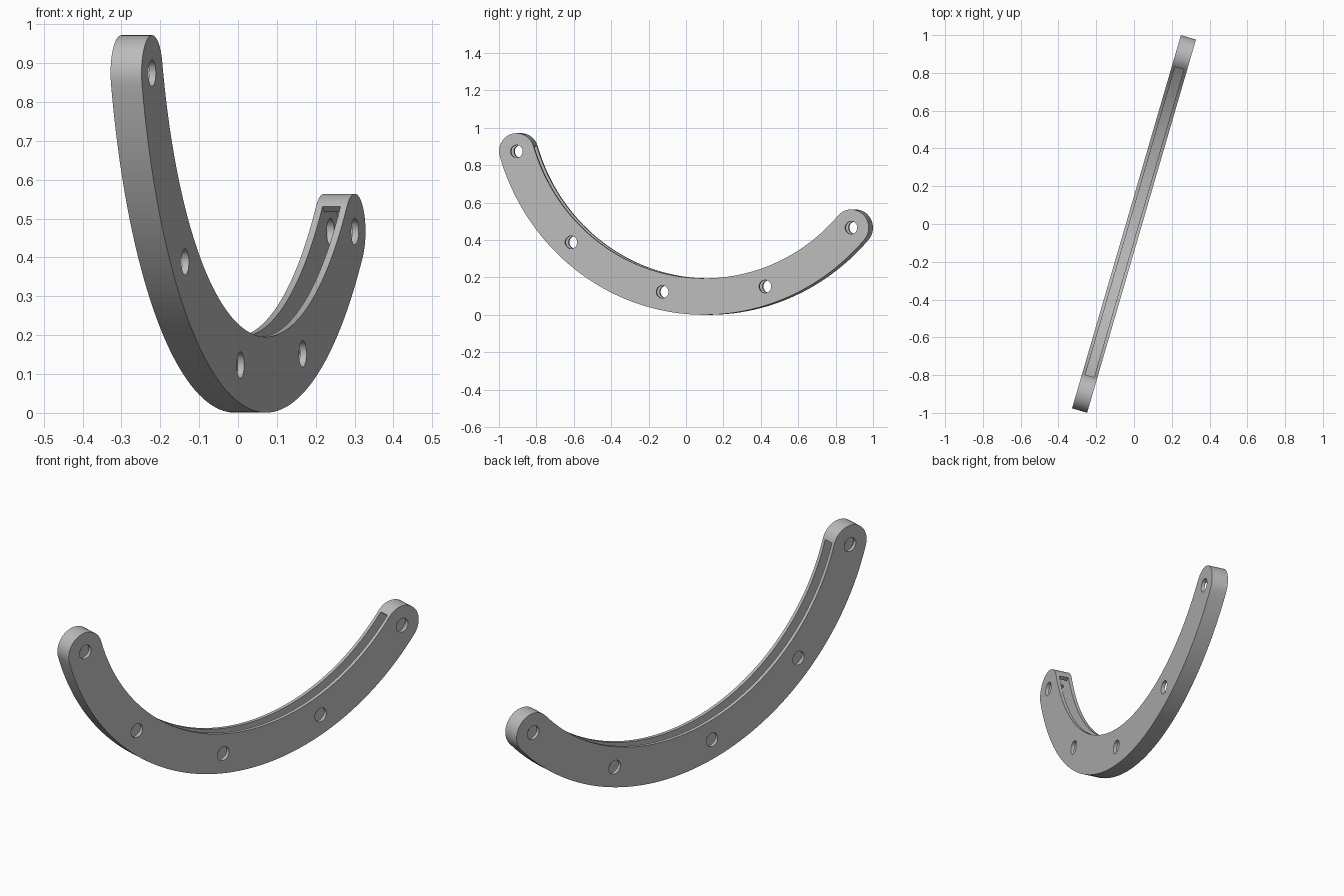
import bpy, bmesh
from math import sin, cos, radians, pi
from mathutils import Matrix, Vector

cube = bpy.data.objects.get("Cube")
if cube:
    bpy.data.objects.remove(cube, do_unlink=True)

# Bracket dimensions in its own plane: u along, v up, w through the thickness
R, CU, CV = 1.092, 0.114, 1.19          # mid-line radius and arc centre
A0, A1 = radians(-73.2), radians(48.5)  # end angles measured from straight down
HALF, POCKET = 0.0975, 0.076            # half widths of the band and the pocket
THICK, SLOT, HOLE = 0.083, 0.048, 0.034
TURN = radians(16.26)

s, c = sin(TURN), cos(TURN)
PLACE = Matrix(((s, 0, c, 0), (c, 0, -s, 0), (0, 1, 0, 0), (0, 0, 0, 1)))

metal = bpy.data.materials.new("plain_grey")
metal.use_nodes = True
grey = (0.5, 0.5, 0.5, 1)
metal.diffuse_color = grey
metal.node_tree.nodes["Principled BSDF"].inputs["Base Color"].default_value = grey


def polar(radius, a):
    return Vector((CU + radius * sin(a), CV - radius * cos(a)))


def arc(radius, a, b, n=64):
    return [polar(radius, a + (b - a) * i / n) for i in range(n + 1)]


def cap(a, start, r, n=20):
    """Half circle about the band end at angle a, turning counterclockwise."""
    mid = polar(R, a)
    return [mid + r * Vector((cos(start + pi * i / n), sin(start + pi * i / n)))
            for i in range(1, n)]


def prism(name, outline, depth):
    bm = bmesh.new()
    base = bm.faces.new([bm.verts.new((p.x, p.y, -depth / 2)) for p in outline])
    top = bmesh.ops.extrude_face_region(bm, geom=[base])["geom"]
    bmesh.ops.translate(bm, vec=(0, 0, depth),
                        verts=[g for g in top if isinstance(g, bmesh.types.BMVert)])
    bmesh.ops.recalc_face_normals(bm, faces=bm.faces)
    bm.transform(PLACE)
    mesh = bpy.data.meshes.new(name)
    bm.to_mesh(mesh)
    bm.free()
    mesh.materials.append(metal)
    obj = bpy.data.objects.new(name, mesh)
    bpy.context.collection.objects.link(obj)
    return obj


def band(r, opening=None):
    """Curved band with round ends, optionally opened towards the arc centre."""
    inner = arc(R - r, A1, A0)
    if opening:
        inner = [inner[0]] + arc(opening, A1, A0) + [inner[-1]]
    return (arc(R + r, A0, A1) + cap(A1, A1 - pi / 2, r)
            + inner + cap(A0, A0 + pi / 2, r))


# Curved body, and the pocket opening along its inner edge
body = prism("curved_bracket", band(HALF), THICK)
cutters = [prism("pocket_cutter", band(POCKET, R - HALF - 0.05), SLOT)]

# Five evenly spaced bolt holes
for i in range(5):
    mid = polar(R, A0 + (A1 - A0) * i / 4)
    ring = [mid + HOLE * Vector((cos(k * pi / 16), sin(k * pi / 16))) for k in range(32)]
    cutters.append(prism(f"hole_cutter_{i + 1}", ring, THICK * 2))

bpy.context.view_layer.objects.active = body
for cutter in cutters:
    mod = body.modifiers.new("cut", "BOOLEAN")
    mod.operation = "DIFFERENCE"
    mod.solver = "EXACT"
    mod.object = cutter
    bpy.ops.object.modifier_apply(modifier=mod.name)
    bpy.data.objects.remove(cutter, do_unlink=True)

# Smooth curved walls with crisp edges
bpy.ops.object.select_all(action="DESELECT")
body.select_set(True)
bpy.ops.object.shade_smooth_by_angle(angle=radians(30))
